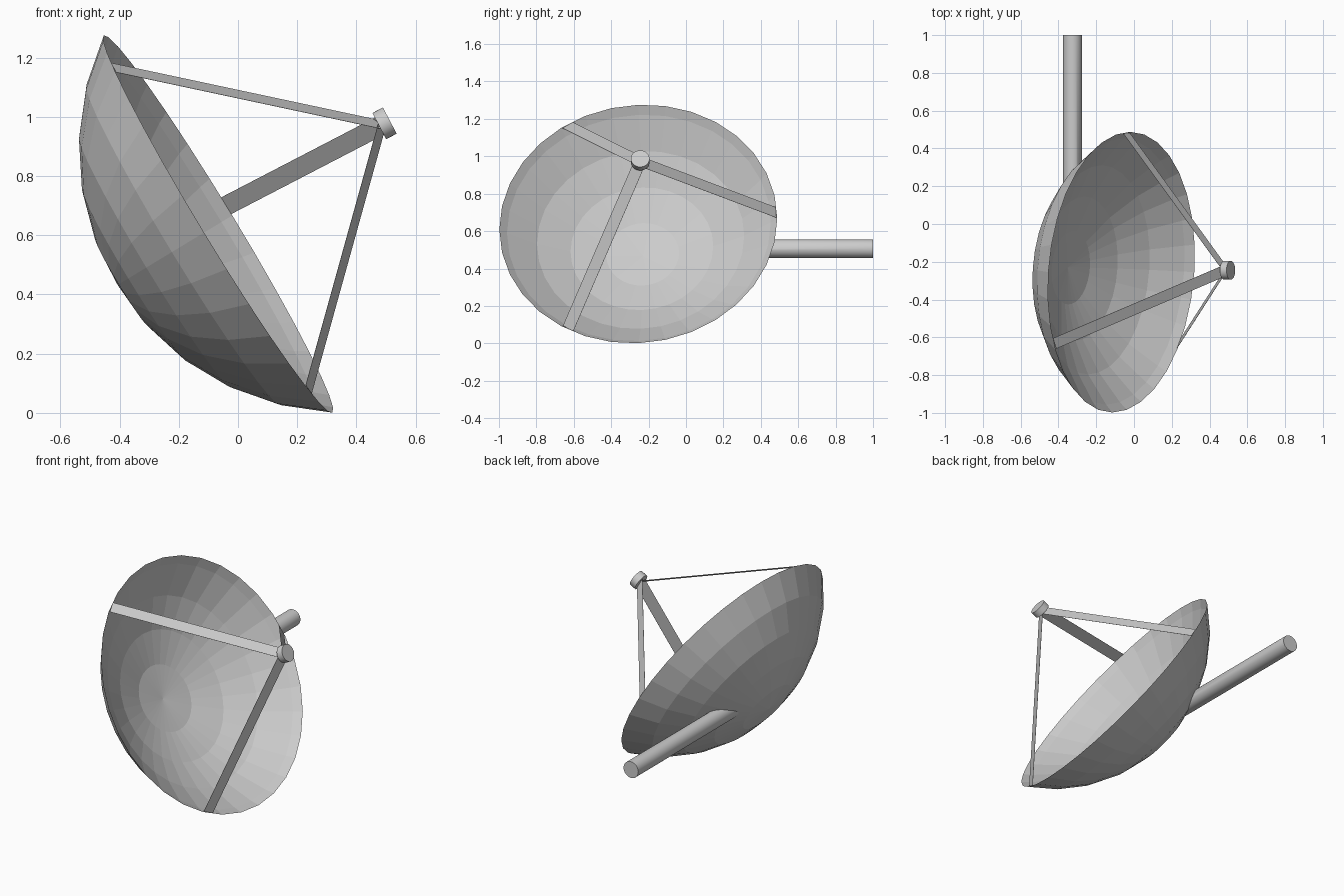
import bpy, bmesh, math
from mathutils import Vector, Matrix

cube = bpy.data.objects.get("Cube")
if cube:
    bpy.data.objects.remove(cube, do_unlink=True)

grey = bpy.data.materials.new("light grey metal")
grey.use_nodes = True
COLOUR = (0.6, 0.6, 0.6, 1)
grey.diffuse_color = COLOUR
grey.node_tree.nodes["Principled BSDF"].inputs["Base Color"].default_value = COLOUR

AXIS = Vector((0.853, -0.075, 0.517)).normalized()   # where the dish points
RIM = Vector((-0.067, -0.255, 0.638))                # centre of the rim
RIM_R = 0.745
STEP = math.radians(11.25)
BACK_R = RIM_R / math.sin(5 * STEP)                  # sphere of the back
FRONT_R = 1.0                                        # shallower sphere of the bowl
FEED = Vector((0.495, -0.245, 0.978))


def sphere_centre(radius):
    return RIM + AXIS * math.sqrt(radius ** 2 - RIM_R ** 2)


def finish(name, bm):
    bmesh.ops.recalc_face_normals(bm, faces=bm.faces)
    mesh = bpy.data.meshes.new(name)
    bm.to_mesh(mesh)
    bm.free()
    mesh.materials.append(grey)
    obj = bpy.data.objects.new(name, mesh)
    bpy.context.collection.objects.link(obj)
    return obj


def smooth(obj):
    bpy.ops.object.select_all(action="DESELECT")
    obj.select_set(True)
    bpy.context.view_layer.objects.active = obj
    bpy.ops.object.shade_smooth_by_angle(angle=math.radians(40))


# Dish: faceted back and shallower bowl meeting in a sharp rim, spun from two arcs
side = AXIS.cross(Vector((0, 1, 0))).normalized()


def arc(radius, angles):
    return [sphere_centre(radius) + radius * (side * math.sin(a) - AXIS * math.cos(a))
            for a in angles]


back = arc(BACK_R, [i * STEP for i in range(6)])
bowl = arc(FRONT_R, [i * STEP for i in range(4, -1, -1)])
bm = bmesh.new()
profile = [bm.verts.new(p) for p in back + bowl]
edges = [bm.edges.new(pair) for pair in zip(profile, profile[1:])]
bmesh.ops.spin(bm, geom=profile + edges, cent=RIM, axis=AXIS, angle=math.tau,
               steps=32, use_duplicate=False)
bmesh.ops.remove_doubles(bm, verts=bm.verts, dist=0.0005)
finish("dish", bm)

# Support pole: its inner end is trimmed to the back of the dish
bm = bmesh.new()
turn = Matrix.Translation((-0.325, 0.75, 0.505)) @ Matrix.Rotation(math.pi / 2, 4, "X")
bmesh.ops.create_cone(bm, cap_ends=True, segments=32, radius1=0.05, radius2=0.05,
                      depth=0.5, matrix=turn)
ball = sphere_centre(BACK_R)
for v in bm.verts:
    if v.co.y < 0.7:
        dx, dz = v.co.x - ball.x, v.co.z - ball.z
        v.co.y = ball.y + math.sqrt((BACK_R * 0.99) ** 2 - dx * dx - dz * dz)
smooth(finish("support_pole", bm))

# Receiver: a short drum in front of the dish
bm = bmesh.new()
aim = Vector((0.88, 0, 0.46)).to_track_quat("Z", "Y").to_matrix().to_4x4()
bmesh.ops.create_cone(bm, cap_ends=True, segments=32, radius1=0.05, radius2=0.05,
                      depth=0.04, matrix=Matrix.Translation(FEED) @ aim)
smooth(finish("receiver", bm))

# Three thin flat struts from the rim to the receiver
across = side.cross(AXIS)
if across.y < 0:
    across = -across
up = AXIS.cross(across)
foot = FEED - AXIS * 0.01
for name, degrees in (("left", 3), ("upper", 120.8), ("lower", 239.4)):
    a = math.radians(degrees)
    radial = across * math.cos(a) + up * math.sin(a)
    start = RIM + radial * (RIM_R - 0.006)
    ahead = (foot - start).normalized()
    width = AXIS.cross(radial)
    width = (width - ahead * width.dot(ahead)).normalized()
    bm = bmesh.new()
    bmesh.ops.create_cube(bm, size=1)
    bmesh.ops.scale(bm, verts=bm.verts, vec=((foot - start).length, 0.066, 0.001))
    turn = Matrix((ahead, width, ahead.cross(width))).transposed().to_4x4()
    bmesh.ops.transform(bm, verts=bm.verts,
                        matrix=Matrix.Translation((start + foot) / 2) @ turn)
    finish(name + "_strut", bm)
